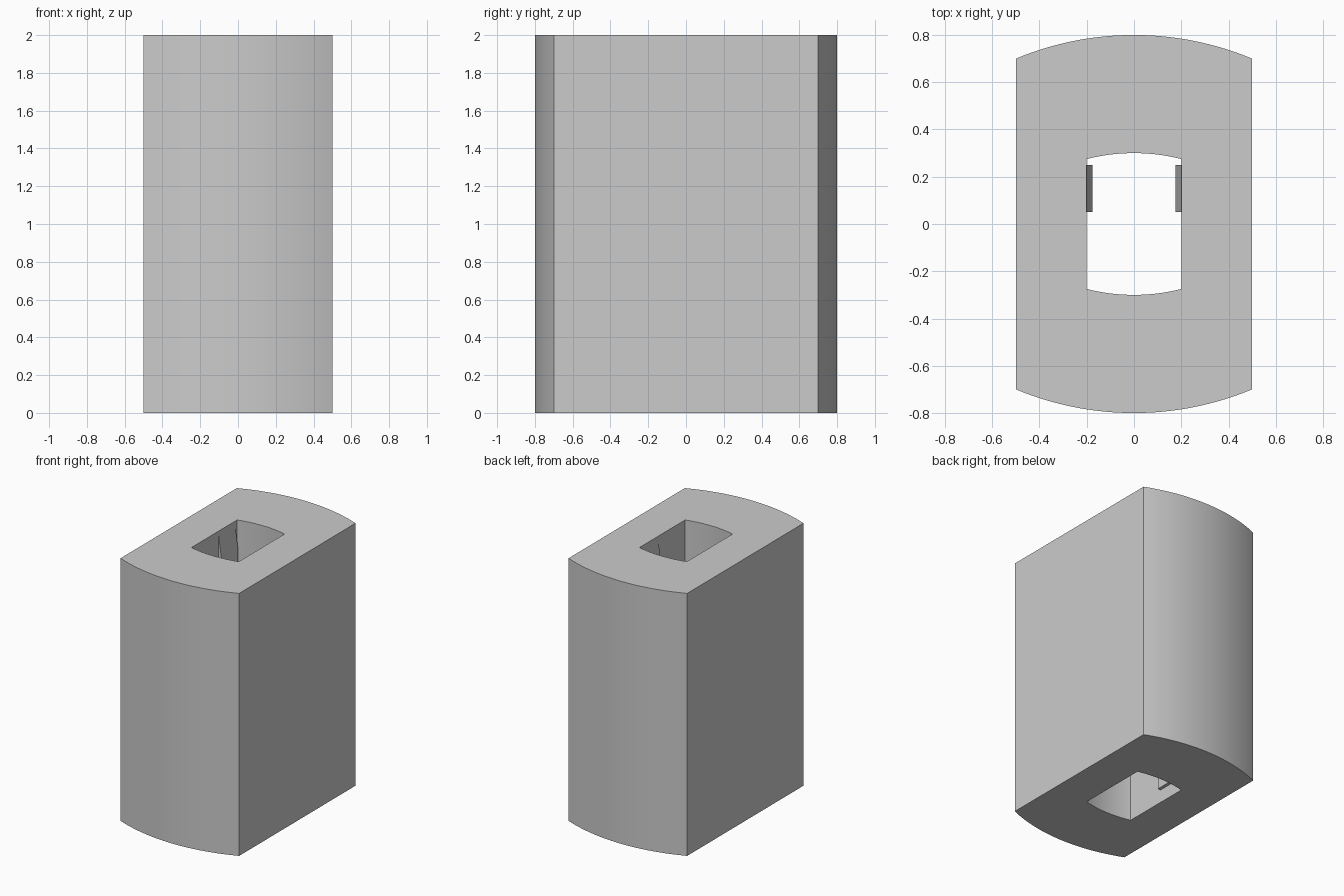
import bpy
import bmesh
import math

if "Cube" in bpy.data.objects:
    bpy.data.objects.remove(bpy.data.objects["Cube"], do_unlink=True)

HEIGHT = 2.0
STEPS = 32  # segments per curved end

grey = bpy.data.materials.new("light_grey")
grey.use_nodes = True
colour = (0.6, 0.6, 0.6, 1.0)
grey.diffuse_color = colour
grey.node_tree.nodes["Principled BSDF"].inputs["Base Color"].default_value = colour


def finish(name, bm):
    """Turn a bmesh into a named, shaded object."""
    bmesh.ops.recalc_face_normals(bm, faces=bm.faces)
    mesh = bpy.data.meshes.new(name)
    bm.to_mesh(mesh)
    bm.free()
    mesh.materials.append(grey)
    obj = bpy.data.objects.new(name, mesh)
    bpy.context.collection.objects.link(obj)
    bpy.ops.object.select_all(action='DESELECT')
    obj.select_set(True)
    bpy.context.view_layer.objects.active = obj
    bpy.ops.object.shade_smooth_by_angle(angle=math.radians(20))
    return obj


def bowed_outline(half_width, corner_y, bow):
    """Rectangle outline whose two short ends bulge as circular arcs."""
    radius = (half_width ** 2 + bow ** 2) / (2 * bow)
    sweep = math.asin(half_width / radius)
    points = []
    for side in (1, -1):
        for i in range(STEPS + 1):
            a = sweep * (1 - 2 * i / STEPS)
            points.append((side * radius * math.sin(a),
                           side * (corner_y + bow - radius * (1 - math.cos(a)))))
    return points


def ring(bm, outline, z):
    return [bm.verts.new((x, y, z)) for x, y in outline]


# Block with a through slot: four rings joined in a closed loop of strips
bm = bmesh.new()
outer = bowed_outline(0.5, 0.7, 0.1)
inner = bowed_outline(0.2, 0.275, 0.025)
rings = [ring(bm, outer, 0), ring(bm, outer, HEIGHT),
         ring(bm, inner, HEIGHT), ring(bm, inner, 0)]
for k in range(4):
    a, b = rings[k], rings[(k + 1) % 4]
    for i in range(len(a)):
        j = (i + 1) % len(a)
        bm.faces.new((a[i], a[j], b[j], b[i]))
finish("slotted_block", bm)

# Guide rails on the slot walls, with a lead-in ramp at the top
for name, side in (("left_rail", 1), ("right_rail", -1)):
    bm = bmesh.new()
    profile = [(0.2, 0.1), (0.175, 0.1), (0.175, 1.8), (0.2, 1.98)]
    face = bm.faces.new([bm.verts.new((side * x, 0.05, z)) for x, z in profile])
    grown = bmesh.ops.extrude_face_region(bm, geom=[face])
    moved = [v for v in grown["geom"] if isinstance(v, bmesh.types.BMVert)]
    bmesh.ops.translate(bm, verts=moved, vec=(0, 0.2, 0))
    rail = finish(name, bm)
    rail.data.shade_flat()
